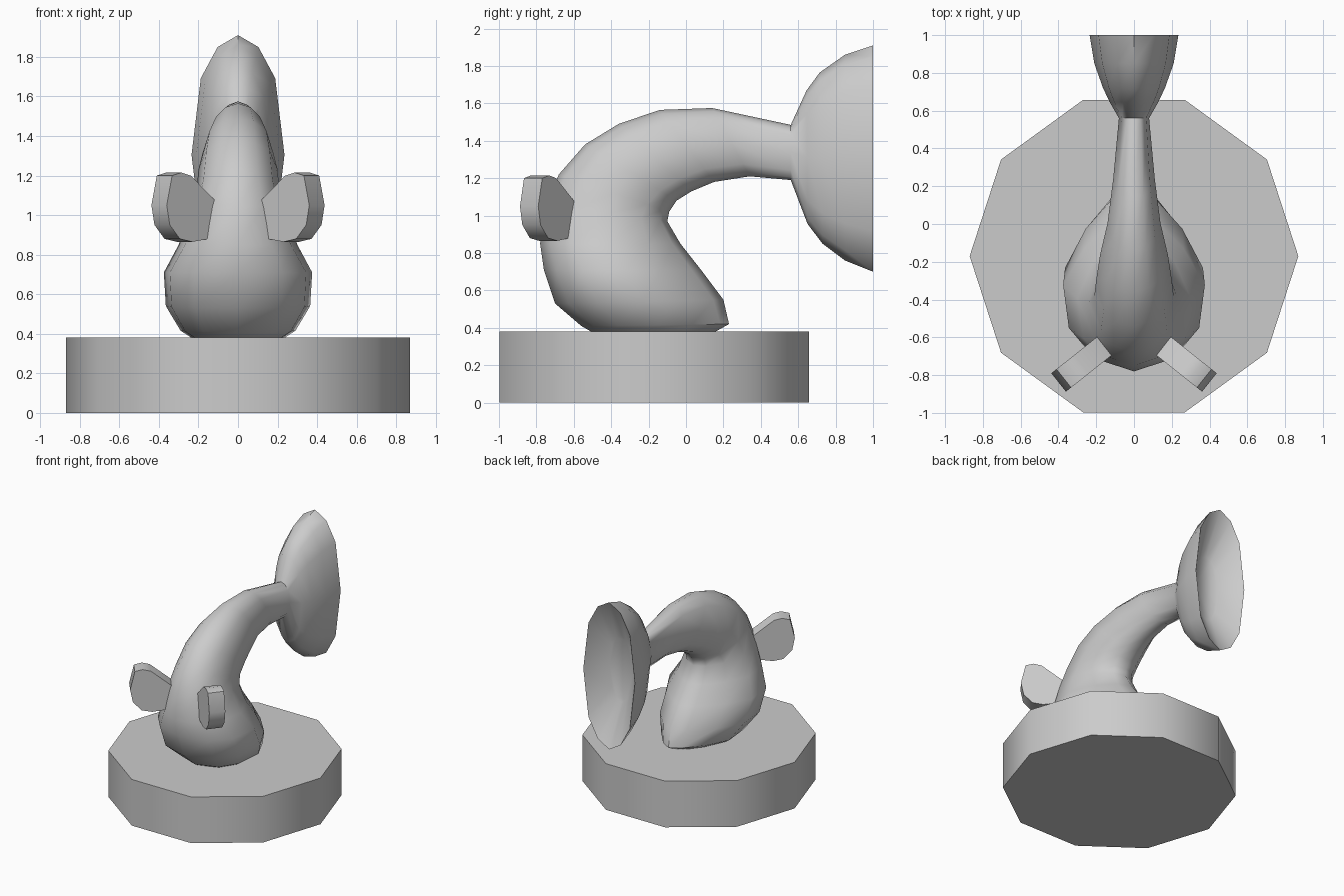
import bpy
import bmesh
import math
from mathutils import Vector

default = bpy.data.objects.get("Cube")
if default:
    bpy.data.objects.remove(default, do_unlink=True)


def make_material(name, colour):
    material = bpy.data.materials.new(name)
    material.use_nodes = True
    material.diffuse_color = colour
    material.node_tree.nodes["Principled BSDF"].inputs["Base Color"].default_value = colour
    return material


grey = make_material("plain grey", (0.6, 0.6, 0.6, 1))


def finish(name, bm, angle):
    """Turn a bmesh into a smooth shaded object with sharp edges kept."""
    bmesh.ops.recalc_face_normals(bm, faces=bm.faces)
    mesh = bpy.data.meshes.new(name)
    bm.to_mesh(mesh)
    bm.free()
    mesh.materials.append(grey)
    obj = bpy.data.objects.new(name, mesh)
    bpy.context.collection.objects.link(obj)
    bpy.ops.object.select_all(action="DESELECT")
    obj.select_set(True)
    bpy.context.view_layer.objects.active = obj
    bpy.ops.object.shade_smooth_by_angle(angle=math.radians(angle))
    return obj


def bridge(bm, first, second):
    """Join two closed rings of equal length with quads."""
    count = len(first)
    for i in range(count):
        j = (i + 1) % count
        bm.faces.new((first[i], first[j], second[j], second[i]))


# Ten-sided plinth
def build_base(sides=10, radius=0.87, height=0.38, centre_y=-0.17):
    bm = bmesh.new()
    rings = []
    for z in (0, height):
        ring = []
        for i in range(sides):
            a = math.tau * i / sides
            ring.append(bm.verts.new((radius * math.cos(a), centre_y + radius * math.sin(a), z)))
        rings.append(ring)
        bm.faces.new(ring)
    bridge(bm, *rings)
    return finish("base", bm, 50)


# Half cross-sections: (distance from outer to inner side, share of full width)
teardrop = [(0, 0), (.08, .6), (.25, .92), (.52, 1), (.75, .7), (.94, .28), (1, 0)]
oval = [(0, 0), (.05, .44), (.18, .8), (.5, 1), (.82, .8), (.95, .44), (1, 0)]

# Sections from the belly to the flared tail: outer y, z, inner y, z, half width
sections = [
    (-.49, .37, .14, .37, .22),
    (-.56, .41, .23, .42, .29),
    (-.70, .53, .20, .55, .365),
    (-.76, .71, .08, .71, .375),
    (-.78, .85, -.03, .85, .30),
    (-.75, 1.05, -.10, .97, .24),
    (-.68, 1.22, -.09, 1.02, .21),
    (-.54, 1.38, -.05, 1.08, .20),
    (-.36, 1.49, .03, 1.13, .18),
    (-.14, 1.565, .15, 1.18, .14),
    (.14, 1.575, .34, 1.21, .11),
    (.56, 1.485, .56, 1.19, .08),
    (.645, 1.67, .65, .955, .13),
    (.715, 1.765, .73, .85, .165),
    (.85, 1.86, .85, .76, .21),
    (1, 1.91, 1, .70, .235),
]


def build_body():
    bm = bmesh.new()
    rings = []
    for n, (oy, oz, iy, iz, width) in enumerate(sections):
        outer, inner = Vector((0, oy, oz)), Vector((0, iy, iz))
        blend = min(max((n - 3) / 4, 0), 1)
        half = []
        for (t0, w0), (t1, w1) in zip(teardrop, oval):
            t, w = t0 + (t1 - t0) * blend, w0 + (w1 - w0) * blend
            half.append(outer.lerp(inner, t) + Vector((w * width, 0, 0)))
        mirrored = [Vector((-p.x, p.y, p.z)) for p in reversed(half[1:-1])]
        rings.append([bm.verts.new(p) for p in half + mirrored])
    for first, second in zip(rings, rings[1:]):
        bridge(bm, first, second)
    bm.faces.new(rings[0])

    # Hollow end of the tail
    rim = rings[-1]
    centre = Vector((0, 0.84, 1.3))
    floor = [bm.verts.new(centre + Vector((v.co.x, 0, v.co.z - centre.z)) * 0.45) for v in rim]
    bridge(bm, rim, floor)
    bm.faces.new(floor)
    return finish("body", bm, 55)


# Rounded paddles on both sides of the front
paddle = [(-.06, 1.0), (0, 1.05), (.19, 1.2), (.25, 1.215), (.31, 1.2), (.345, 1.05),
          (.325, .95), (.26, .88), (.18, .865), (.0, .89)]


def build_paddle(name, side, thickness=0.125):
    bm = bmesh.new()
    root = Vector((0.13, -0.625, 0))
    along = Vector((0.78, -0.62, 0))
    across = Vector((0.62, 0.78, 0))
    rings = []
    for offset in (-0.5, 0.5):
        ring = []
        for s, z in paddle:
            p = root + along * s + across * offset * thickness
            ring.append(bm.verts.new((side * p.x, p.y, z)))
        rings.append(ring)
        bm.faces.new(ring)
    bridge(bm, *rings)
    return finish(name, bm, 50)


build_base()
build_body()
for name, side in (("left_paddle", 1), ("right_paddle", -1)):
    build_paddle(name, side)
